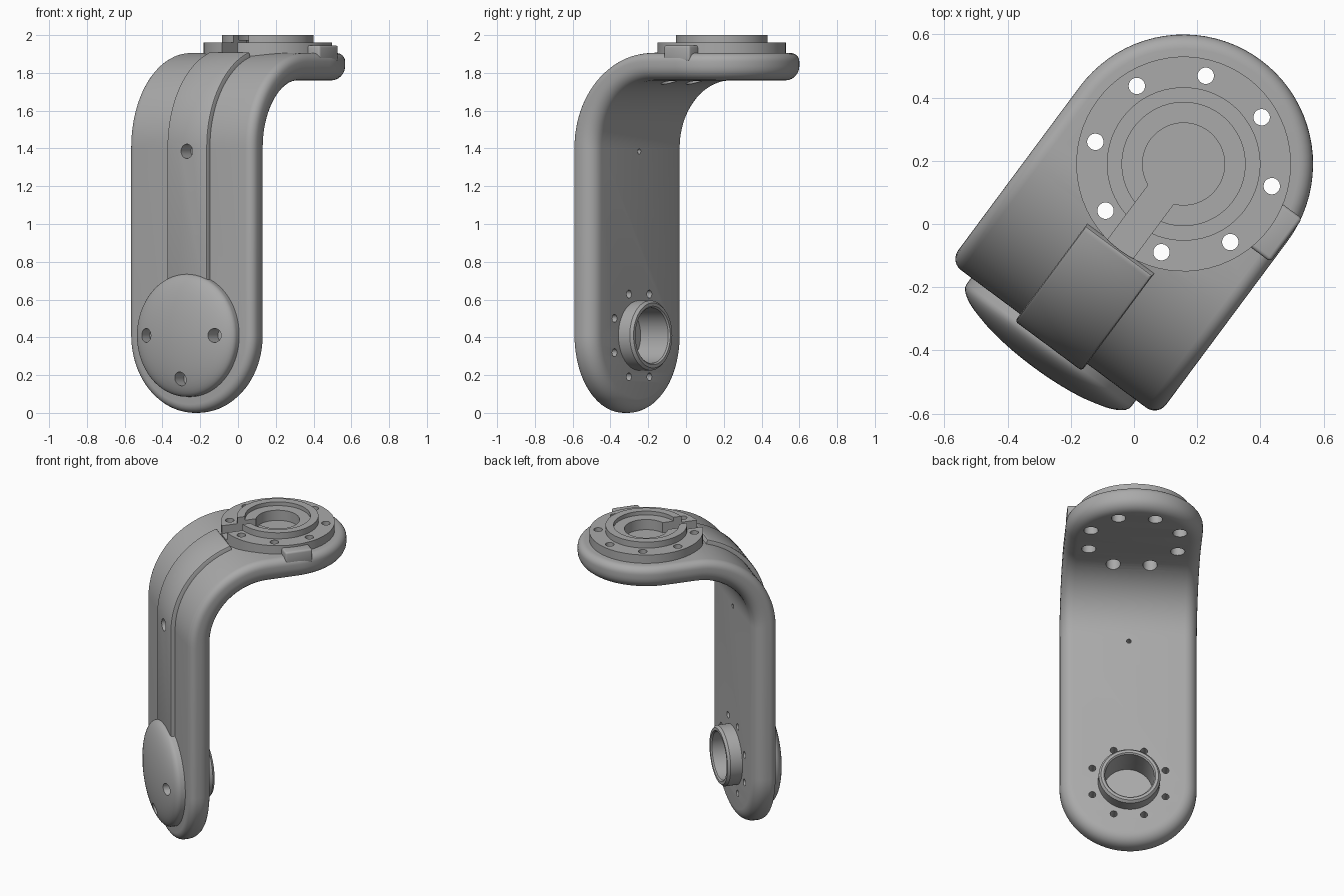
import bpy, bmesh
from math import sin, cos, pi, radians
from mathutils import Matrix, Vector

cube = bpy.data.objects.get("Cube")
if cube:
    bpy.data.objects.remove(cube, do_unlink=True)

grey = bpy.data.materials.new("matte_grey")
grey.use_nodes = True
colour = (0.4, 0.4, 0.4, 1)
grey.diffuse_color = colour
grey.node_tree.nodes["Principled BSDF"].inputs["Base Color"].default_value = colour

TOP, FLAT, BEND, PIVOT = 1.905, 0.19, 0.5, 0.41   # plate top, flat length, outer bend, lower centre
FRONT = -(FLAT + BEND)                            # outer face of the upright
WALL = 0.145
ARC = BEND * pi / 2
LENGTH = FLAT + ARC + TOP - BEND - PIVOT
parts = []


def finish(bm, name):
    bmesh.ops.recalc_face_normals(bm, faces=bm.faces)
    mesh = bpy.data.meshes.new(name)
    bm.to_mesh(mesh)
    bm.free()
    mesh.materials.append(grey)
    ob = bpy.data.objects.new(name, mesh)
    bpy.context.collection.objects.link(ob)
    return ob


def part(bm, name):
    ob = finish(bm, name)
    parts.append(ob)
    return ob


def bend(s, u, h):
    """Distance along the strip, across it, and depth below its outer skin."""
    if s <= FLAT:
        return Vector((u, -s, TOP - h))
    if s <= FLAT + ARC:
        a = (s - FLAT) / BEND
        return Vector((u, -FLAT - (BEND - h) * sin(a), TOP - BEND + (BEND - h) * cos(a)))
    return Vector((u, FRONT + h, TOP - BEND - (s - FLAT - ARC)))


def bent_strip(name, s0, s1, half, layers, round_ends):
    """Strip lofted through inset layers, then wrapped over the bend."""
    bm = bmesh.new()
    rings = []
    middle = [s0, s1] + [FLAT + ARC * i / 24 for i in range(25)]
    middle = sorted(s for s in set(middle) if s0 <= s <= s1)
    for inset, h in layers:
        r = half - inset
        if round_ends:
            quarter = [i * pi / 40 for i in range(20)]
            row = [(s0 - r * cos(a), r * sin(a)) for a in quarter]
            row += [(s, r) for s in middle]
            row += [(s1 + r * cos(a), r * sin(a)) for a in reversed(quarter)]
        else:
            row = [(s, r) for s in middle]
            row[0], row[-1] = (s0 + inset, r), (s1 - inset, r)
        rings.append([[bm.verts.new(bend(s, sgn * w, h)) for s, w in row] for sgn in (-1, 1)])
    n = len(rings[0][0])
    for left, right in (rings[0], rings[-1]):
        for i in range(n - 1):
            bm.faces.new((left[i], left[i + 1], right[i + 1], right[i]))
    for a, b in zip(rings, rings[1:]):
        for side in (0, 1):
            for i in range(n - 1):
                bm.faces.new((a[side][i], a[side][i + 1], b[side][i + 1], b[side][i]))
        for end in (0, n - 1):
            bm.faces.new((a[0][end], a[1][end], b[1][end], b[0][end]))
    bmesh.ops.remove_doubles(bm, verts=bm.verts, dist=1e-5)
    return part(bm, name)


def lathe(profile, matrix=Matrix(), steps=64):
    bm = bmesh.new()
    vs = [bm.verts.new((r, 0, z)) for r, z in profile]
    es = [bm.edges.new(pair) for pair in zip(vs, vs[1:])]
    bmesh.ops.spin(bm, geom=vs + es, axis=(0, 0, 1), cent=(0, 0, 0), angle=2 * pi, steps=steps)
    bmesh.ops.remove_doubles(bm, verts=bm.verts, dist=1e-5)
    bm.transform(matrix)
    return bm


def add_box(bm, lo, hi):
    lo, hi = Vector(lo), Vector(hi)
    m = Matrix.Translation((lo + hi) / 2) @ Matrix.Diagonal((*(hi - lo), 1))
    return bmesh.ops.create_cube(bm, size=1, matrix=m)


def add_hole(bm, radius, start, end):
    start, end = Vector(start), Vector(end)
    axis = end - start
    m = Matrix.Translation((start + end) / 2) @ axis.to_track_quat('Z', 'Y').to_matrix().to_4x4()
    bmesh.ops.create_cone(bm, cap_ends=True, segments=24, radius1=radius, radius2=radius,
                          depth=axis.length, matrix=m)


def cut(ob, fill):
    """Subtract the shapes that fill() adds to a temporary cutter."""
    bm = bmesh.new()
    fill(bm)
    cutter = finish(bm, "cutter")
    cutter.hide_render = True
    mod = ob.modifiers.new("cut", 'BOOLEAN')
    mod.operation, mod.solver, mod.object = 'DIFFERENCE', 'EXACT', cutter
    bpy.context.view_layer.objects.active = ob
    bpy.ops.object.modifier_apply(modifier=mod.name)
    bpy.data.objects.remove(cutter, do_unlink=True)


def circle8(r):
    return [(r * cos(a), r * sin(a)) for a in (pi / 8 + i * pi / 4 for i in range(8))]


# Bent arm with tight outer and generous inner edge rounding
def fillet(r, inner):
    angles = [i * pi / 12 for i in range(7)]
    if inner:
        return [(r * (1 - cos(a)), WALL - r + r * sin(a)) for a in angles]
    return [(r * (1 - sin(a)), r * (1 - cos(a))) for a in angles]


arm = bent_strip("bent_arm", 0, LENGTH, PIVOT, fillet(0.045, False) + fillet(0.075, True), True)

# Raised strip along the outside
rib = bent_strip("cable_cover", 0.336, LENGTH - 0.15, 0.132,
                 [(0.01, -0.028), (0.003, -0.025), (0, -0.018), (0, 0.03)], False)

# Stepped mounting flange on top
flange = part(lathe([(0, 1.87), (0.34, 1.87), (0.34, 1.96), (0.243, 1.96), (0.243, 2.0),
                     (0.195, 2.0), (0.195, 1.975), (0.13, 1.975), (0.13, 1.908), (0, 1.908)]),
              "mounting_flange")

# Locating tab beside the flange
bm = bmesh.new()
add_box(bm, (0.3, -0.085, 1.86), (0.405, 0.085, 1.946))
bmesh.ops.bevel(bm, geom=bm.edges[:], offset=0.012, segments=3, profile=0.5, affect='EDGES')
part(bm, "flange_tab")

# Domed cover on the lower front and bearing collar behind it
to_front = Matrix.Translation((0, FRONT, PIVOT)) @ Matrix.Rotation(pi / 2, 4, 'X')
to_back = Matrix.Translation((0, FRONT + WALL, PIVOT)) @ Matrix.Rotation(-pi / 2, 4, 'X')
dome_curve = [(0.325 * cos(a), 0.025 + 0.085 * sin(a)) for a in (i * pi / 28 for i in range(14))]
dome = part(lathe([(0, -0.02), (0.325, -0.02)] + dome_curve + [(0, 0.11)], to_front),
            "domed_cover")
part(lathe([(0.147, -0.1), (0.185, -0.1), (0.185, 0.075), (0.172, 0.09),
            (0.155, 0.09), (0.147, 0.082), (0.147, -0.1)], to_back), "bearing_collar")


# Holes
def flange_holes(bm):
    for x, y in circle8(0.288):
        add_hole(bm, 0.026, (x, y, 1.6), (x, y, 2.1))


def keyway(bm):
    add_box(bm, (-0.05, -0.4, 1.908), (0.05, 0, 2.1))


def counterbores(bm):
    for x, y in circle8(0.288):
        add_hole(bm, 0.043, (x, y, 1.6), (x, y, 1.82))


def collar_holes(bm):
    back = FRONT + WALL
    add_hole(bm, 0.15, (0, back - 0.1, PIVOT), (0, back + 0.2, PIVOT))
    for x, z in circle8(0.237):
        add_hole(bm, 0.021, (x, back - 0.08, PIVOT + z), (x, back + 0.05, PIVOT + z))


def dome_holes(bm):
    for x, z in ((-0.225, 0), (0.225, 0), (0, -0.23)):
        add_hole(bm, 0.037, (x, FRONT - 0.2, PIVOT + z), (x, FRONT - 0.005, PIVOT + z))


def screw_hole(bm):
    add_hole(bm, 0.038, (0, FRONT - 0.1, 1.385), (0, FRONT + 0.06, 1.385))


def pin_hole(bm):
    add_hole(bm, 0.014, (0, FRONT + 0.04, 1.385), (0, FRONT + 0.3, 1.385))


for fill in (flange_holes, counterbores, collar_holes, screw_hole, pin_hole):
    cut(arm, fill)
cut(rib, screw_hole)
cut(flange, flange_holes)
cut(flange, keyway)
cut(dome, dome_holes)

# Turn the whole bracket and shade it
place = Matrix.Translation((0.157, 0.19, 0)) @ Matrix.Rotation(radians(-36.6), 4, 'Z')
bpy.ops.object.select_all(action='DESELECT')
for ob in parts:
    ob.matrix_world = place
    ob.select_set(True)
bpy.context.view_layer.objects.active = arm
bpy.ops.object.shade_smooth_by_angle(angle=radians(32))
